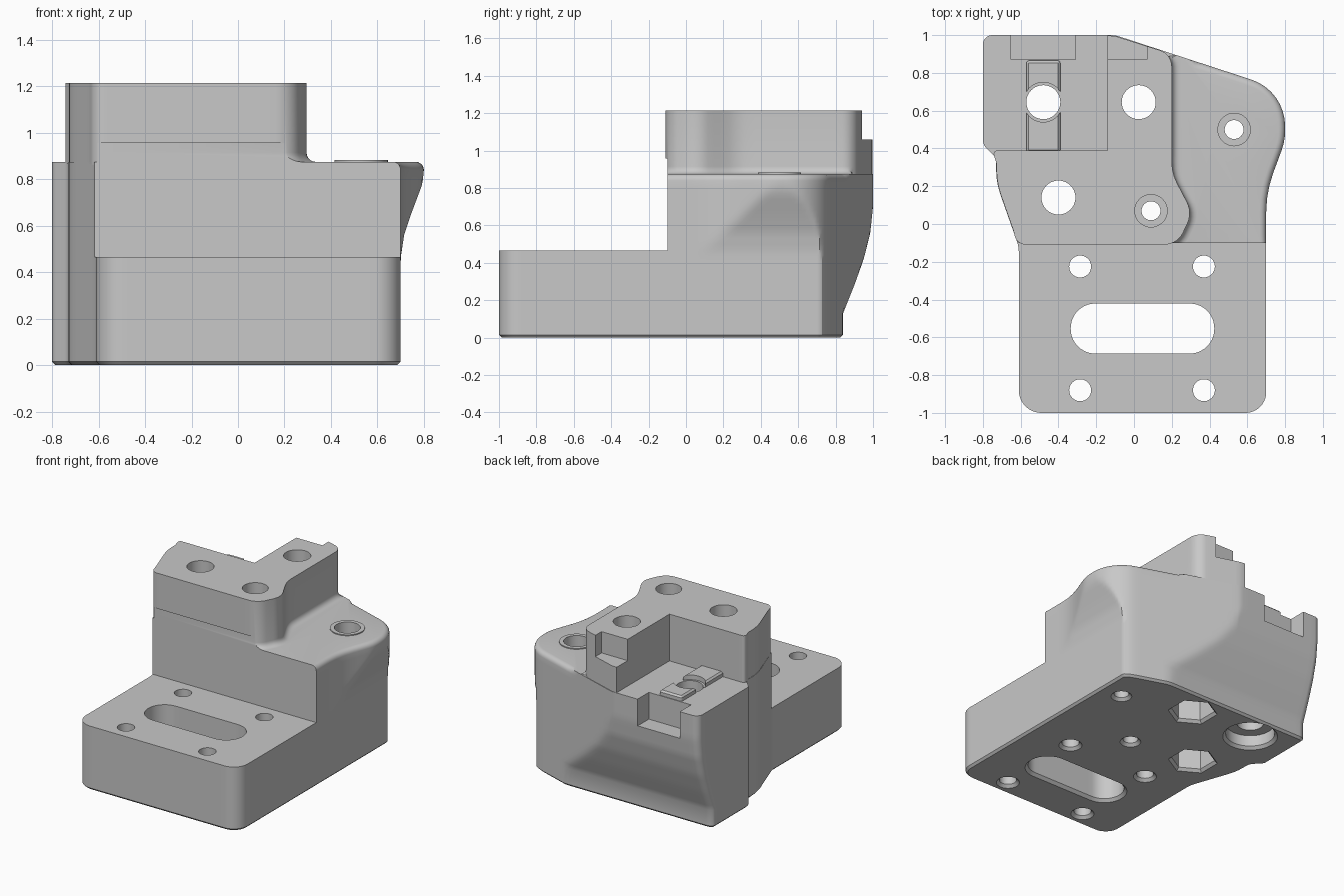
import bpy, bmesh, math
from mathutils import Vector

if "Cube" in bpy.data.objects:
    bpy.data.objects.remove(bpy.data.objects["Cube"], do_unlink=True)

grey = bpy.data.materials.new("light_grey")
grey.use_nodes = True
colour = (0.58, 0.58, 0.58, 1)
grey.diffuse_color = colour
grey.node_tree.nodes["Principled BSDF"].inputs["Base Color"].default_value = colour


def rounded(corners, step=0.04):
    """Closed outline from (x, y, radius) corners, with evenly divided edges."""
    pts = []
    n = len(corners)
    for i, (x, y, r) in enumerate(corners):
        p = Vector((x, y))
        a = (Vector(corners[i - 1][:2]) - p).normalized()
        b = (Vector(corners[(i + 1) % n][:2]) - p).normalized()
        if r == 0:
            pts.append(p)
            continue
        half = a.angle(b) / 2
        centre = p + (a + b).normalized() * (r / math.sin(half))
        start = p + a * (r / math.tan(half)) - centre
        end = p + b * (r / math.tan(half)) - centre
        turn = math.atan2(start.x * end.y - start.y * end.x, start.dot(end))
        k = max(3, round(abs(turn) / 0.16))
        for j in range(k + 1):
            t = turn * j / k
            c, s = math.cos(t), math.sin(t)
            pts.append(centre + Vector((start.x * c - start.y * s, start.x * s + start.y * c)))
    out = []
    for i, p in enumerate(pts):
        q = pts[(i + 1) % len(pts)]
        k = max(1, math.ceil((q - p).length / step))
        out += [p.lerp(q, j / k) for j in range(k)]
    return out


def offset(ring, dist, rule=lambda p: True):
    """Move an outline outwards where the rule holds."""
    out = []
    for i, p in enumerate(ring):
        t = ring[(i + 1) % len(ring)] - ring[i - 1]
        move = Vector((t.y, -t.x)).normalized() * dist
        out.append(p + move if rule(p) else p.copy())
    return out


def loft(name, layers):
    """Solid through a stack of (outline, z) layers."""
    bm = bmesh.new()
    rows = [[bm.verts.new((p[0], p[1], z)) for p in ring] for ring, z in layers]
    n = len(rows[0])
    for lo, hi in zip(rows, rows[1:]):
        for i in range(n):
            j = (i + 1) % n
            bm.faces.new((lo[i], lo[j], hi[j], hi[i]))
    bm.faces.new(rows[0][::-1])
    bm.faces.new(rows[-1])
    bmesh.ops.recalc_face_normals(bm, faces=bm.faces)
    mesh = bpy.data.meshes.new(name)
    bm.to_mesh(mesh)
    bm.free()
    mesh.materials.append(grey)
    obj = bpy.data.objects.new(name, mesh)
    bpy.context.collection.objects.link(obj)
    return obj


def block(name, x0, x1, y0, y1, z0, z1):
    ring = [(x0, y0), (x1, y0), (x1, y1), (x0, y1)]
    return loft(name, [(ring, z0), (ring, z1)])


def combine(tool, operation):
    tool.hide_render = True
    mod = body.modifiers.new(operation, "BOOLEAN")
    mod.operation, mod.solver, mod.object = operation, "EXACT", tool
    bpy.context.view_layer.objects.active = body
    bpy.ops.object.modifier_apply(modifier=mod.name)
    bpy.data.objects.remove(tool, do_unlink=True)


def circle(x, y, r, sides=40, phase=0.0):
    return [Vector((x + r * math.cos(phase + math.tau * i / sides),
                    y + r * math.sin(phase + math.tau * i / sides))) for i in range(sides)]


def drill(x, y, r, z0, z1):
    combine(loft("drill", [(circle(x, y, r), z) for z in (z0, z1)]), "DIFFERENCE")


def chamfered(ring, top):
    """Cut upwards from the underside with a chamfered mouth."""
    combine(loft("cutter", [(offset(ring, 0.04), -0.02), (ring, 0.02), (ring, top)]), "DIFFERENCE")


def limit(table, z):
    """Linear interpolation in a short (z, value) table."""
    if z <= table[0][0]:
        return table[0][1]
    for (za, a), (zb, b) in zip(table, table[1:]):
        if z <= zb:
            return a + (b - a) * (z - za) / (zb - za)
    return table[-1][1]


# Main body: footprint with an undercut back and a side bulge near the top
footprint = rounded([
    (-0.61, -1, 0.12), (0.70, -1, 0.11), (0.70, 0.17, 0.6), (0.80, 0.44, 0.3),
    (0.80, 0.706, 0.26), (-0.1, 1, 0.15), (-0.80, 1, 0.05), (-0.80, 0.42, 0.06),
    (-0.73, 0.35, 0.06), (-0.73, 0.22, 0.4), (-0.61, -0.12, 0.15)])
back = [(0.13, 0.84), (0.28, 0.9), (0.42, 0.95), (0.56, 0.985), (0.70, 1.0)]
side = [(0.46, 0.70), (0.56, 0.715), (0.65, 0.745), (0.73, 0.775), (0.77, 0.79), (0.82, 0.80)]


def section(z):
    """Footprint at height z; the left wall shortens, the rest is trimmed."""
    depth = limit(back, z)
    ring = []
    for p in footprint:
        if p.x < -0.7 and p.y > 0.5:
            y = 0.5 + (p.y - 0.5) * (depth - 0.5) / 0.5
        else:
            y = min(p.y, depth)
        ring.append(Vector((min(p.x, limit(side, z)), y)))
    return ring


def shelf_edge(p):
    return p.x > 0.3 and p.y > -0.1


TOP = 0.875
layers = [(offset(section(0), -0.015), 0), (section(0), 0.015), (section(0), 0.13)]
layers += [(section(z / 100), z / 100) for z in range(17, 83, 3)]
for a in range(0, 91, 18):
    t = math.radians(a)
    layers.append((offset(section(1), -0.035 * (1 - math.cos(t)), shelf_edge),
                   TOP - 0.035 * (1 - math.sin(t))))
body = loft("mounting_block", layers)

# Upper tower with a filleted foot on the shelf side
tower = rounded([
    (-0.62, -0.109, 0.06), (0.23, -0.109, 0.11), (0.31, 0.06, 0.13), (0.20, 0.27, 0.25),
    (0.20, 0.90, 0.09), (-0.1, 0.995, 0), (-0.14, 0.998, 0), (-0.14, 0.39, 0),
    (-0.75, 0.39, 0.02), (-0.728, 0.32, 0.03), (-0.728, 0.22, 0.4), (-0.64, -0.03, 0.08)])


def foot(p):
    return p.x > 0.15 and p.y < 0.88


flare = [(offset(tower, 0.04 * (1 - math.sin(math.radians(a))), foot),
          TOP + 0.04 * (1 - math.cos(math.radians(a)))) for a in range(0, 91, 18)]
combine(loft("tower", [(flare[0][0], TOP - 0.01)] + flare + [(tower, 1.215)]), "UNION")

# Guide pads on the pocket floor and the shelf boss
for y0, y1 in ((0.38, 0.61), (0.69, 0.865)):
    pad = rounded([(-0.57, y0, 0.015), (-0.39, y0, 0.015), (-0.39, y1, 0.015), (-0.57, y1, 0.015)])
    combine(loft("pad", [(pad, 0.85), (pad, 0.9), (offset(pad, -0.012), 0.912)]), "UNION")
boss = circle(0.53, 0.5, 0.115)
combine(loft("boss", [(boss, 0.85), (boss, 0.882)]), "UNION")

# Step above the base, leaving the thin lip on the tower front
combine(block("step", -1, 1, -1.2, -0.1, 0.465, 0.957), "DIFFERENCE")

# Rear notches
combine(block("tower_notch", -0.16, 0.07, 0.87, 1.1, 1.06, 1.4), "DIFFERENCE")
combine(block("pocket_notch", -0.65, -0.31, 0.87, 1.1, 0.68, 1.1), "DIFFERENCE")

# Base slot and four base holes
slot = rounded([(-0.335, -0.686, 0.13), (0.425, -0.686, 0.13),
                (0.425, -0.421, 0.13), (-0.335, -0.421, 0.13)])
chamfered(slot, 0.6)
for x in (-0.285, 0.37):
    for y in (-0.225, -0.88):
        chamfered(circle(x, y, 0.058), 0.6)

# Two counterbored screw holes from above
for x, y, deep in ((0.53, 0.5, 0.62), (0.09, 0.07, 0.95)):
    chamfered(circle(x, y, 0.05), 1.4)
    drill(x, y, 0.086, deep, 1.4)

# Two bolt holes with hexagonal nut pockets underneath
for x, y in ((0.025, 0.645), (-0.4, 0.14)):
    drill(x, y, 0.09, -0.1, 1.4)
    chamfered(circle(x, y, 0.148, 6, math.pi / 2), 0.3)

# Pocket hole with a round recess underneath
drill(-0.48, 0.645, 0.09, -0.1, 1.4)
drill(-0.48, 0.645, 0.105, TOP + 0.003, 1.4)
chamfered(circle(-0.48, 0.645, 0.165), 0.1)

bpy.ops.object.select_all(action="DESELECT")
body.select_set(True)
bpy.context.view_layer.objects.active = body
bpy.ops.object.shade_smooth_by_angle(angle=math.radians(30))
